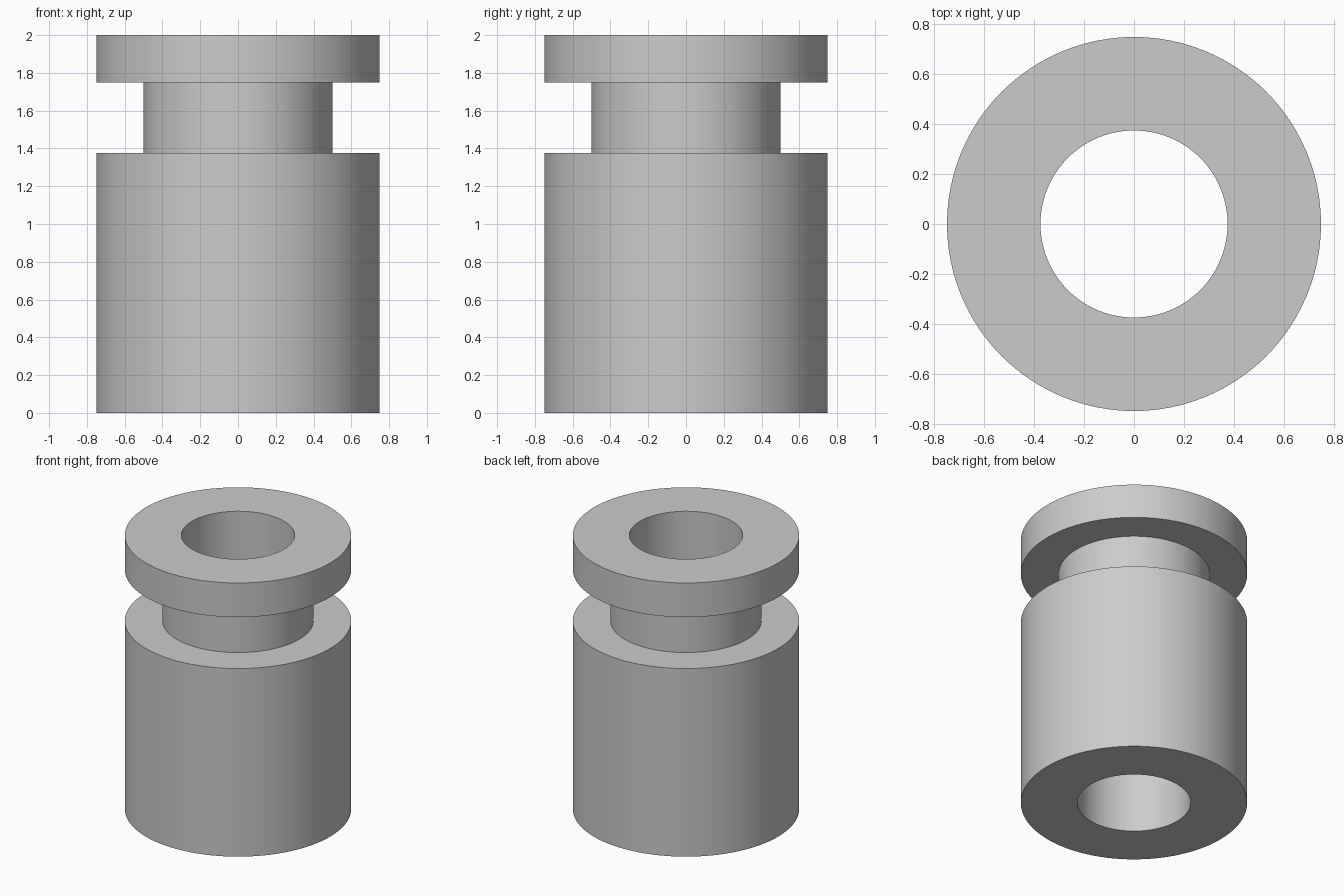
import bpy
import bmesh
from math import tau
from mathutils import Vector

cube = bpy.data.objects.get("Cube")
if cube:
    bpy.data.objects.remove(cube, do_unlink=True)

# Plain grey material
grey = bpy.data.materials.new("plain_grey")
grey.use_nodes = True
colour = (0.6, 0.6, 0.6, 1)
grey.diffuse_color = colour
grey.node_tree.nodes["Principled BSDF"].inputs["Base Color"].default_value = colour

# Half section as (radius, height): body, neck groove, top flange and bore
BORE, NECK, RIM = 0.375, 0.5, 0.75
SHOULDER, FLANGE, TOP = 1.375, 1.75, 2
section = [(BORE, 0), (RIM, 0), (RIM, SHOULDER), (NECK, SHOULDER),
           (NECK, FLANGE), (RIM, FLANGE), (RIM, TOP), (BORE, TOP)]

# Spin the closed section into a grooved sleeve
bm = bmesh.new()
verts = [bm.verts.new((r, 0, z)) for r, z in section]
edges = [bm.edges.new((a, b)) for a, b in zip(verts, verts[1:] + verts[:1])]
bmesh.ops.spin(bm, geom=verts + edges, cent=Vector(), axis=Vector((0, 0, 1)),
               angle=tau, steps=96, use_merge=True)
bmesh.ops.remove_doubles(bm, verts=bm.verts, dist=0.0001)
bmesh.ops.recalc_face_normals(bm, faces=bm.faces)
mesh = bpy.data.meshes.new("grooved_sleeve")
bm.to_mesh(mesh)
bm.free()
mesh.materials.append(grey)

sleeve = bpy.data.objects.new("grooved_sleeve", mesh)
bpy.context.collection.objects.link(sleeve)
bpy.context.view_layer.objects.active = sleeve
sleeve.select_set(True)
bpy.ops.object.shade_smooth_by_angle(angle=0.6)
